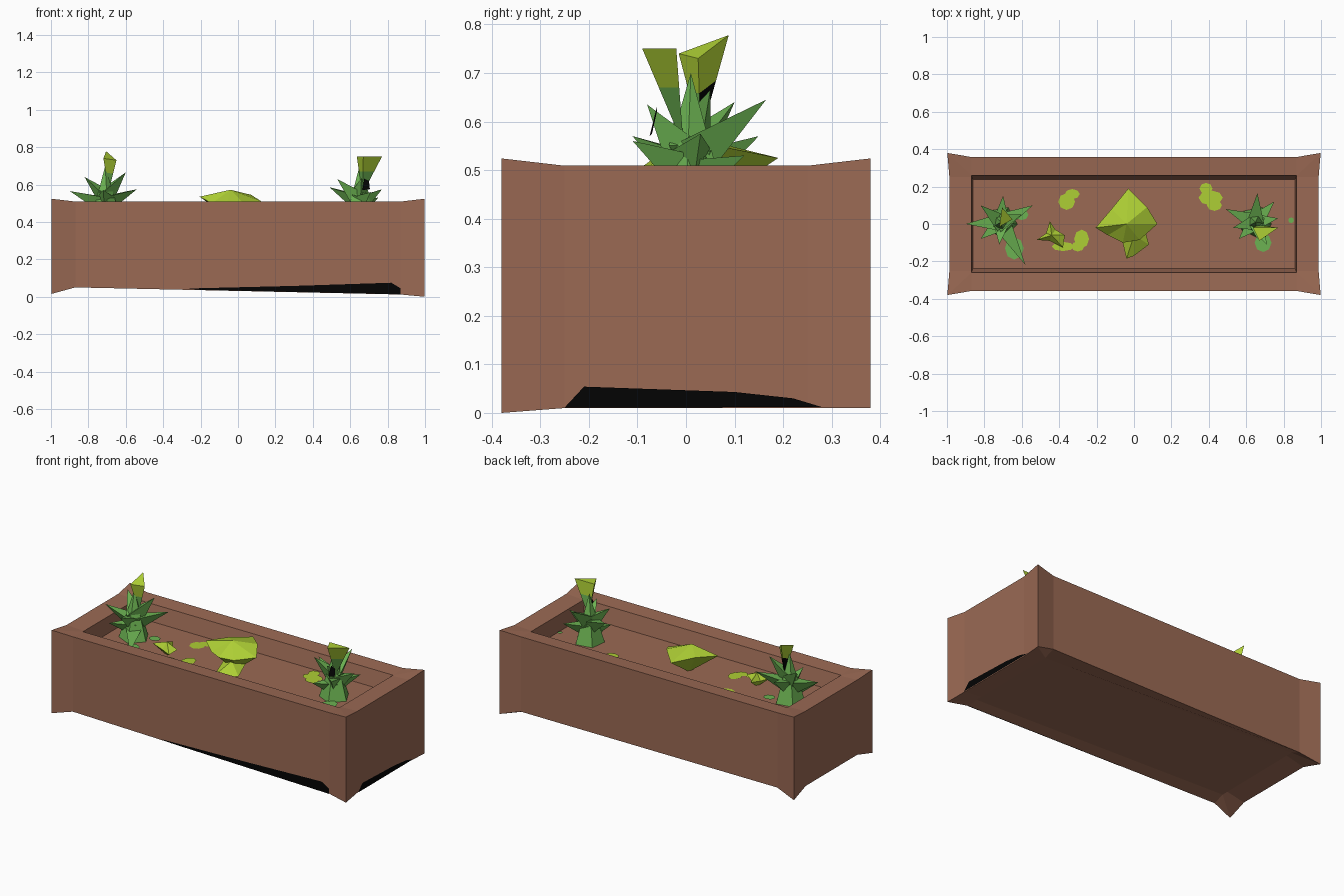
import bpy, bmesh, math
from mathutils import Vector

if "Cube" in bpy.data.objects:
    bpy.data.objects.remove(bpy.data.objects["Cube"])


def material(name, rgb):
    m = bpy.data.materials.new(name)
    m.diffuse_color = (*rgb, 1)
    m.use_nodes = True
    m.node_tree.nodes["Principled BSDF"].inputs["Base Color"].default_value = m.diffuse_color
    return m


BROWN = material("terracotta brown", (0.325, 0.142, 0.088))
GREEN = material("leaf green", (0.15, 0.45, 0.085))
LIME = material("lime green", (0.42, 0.62, 0.035))
BLACK = material("black stain", (0.001, 0.001, 0.001))


def finish(bm, name, *mats):
    bmesh.ops.recalc_face_normals(bm, faces=bm.faces)
    me = bpy.data.meshes.new(name)
    bm.to_mesh(me)
    bm.free()
    for m in mats:
        me.materials.append(m)
    ob = bpy.data.objects.new(name, me)
    bpy.context.collection.objects.link(ob)
    return ob


def clamp(v, lim):
    return max(-lim, min(lim, v))


# Planter box: 12-point rings from the underside, up the walls, over the rim, down to the soil
SOIL = 0.407
outline = []
for sx, sy in ((1, 1), (-1, 1), (-1, -1), (1, -1)):
    a, c, b = (sx * 0.987, sy * 0.25), (sx * 0.998, sy * 0.38), (sx * 0.87, sy * 0.358)
    outline += [a, c, b] if sx * sy > 0 else [b, c, a]


def is_corner(p):
    return abs(p[0]) > 0.99


def bottom_z(p):
    if p[0] > 0.95:
        return 0.0 if p[1] < -0.3 else 0.01
    if p[0] > 0.5 and p[1] < 0:
        return 0.012
    return 0.015 if is_corner(p) else 0.05


def inset(lx, ly, z):
    return [(clamp(x, lx), clamp(y, ly), z) for x, y in outline]


# The underside panel tilts: nearly flush at the right end, raised at the left
under = [(x, y, 0.05 - 0.03 * x + 0.01 * y) for x, y, z in inset(0.87, 0.29, 0)]
rings = [under,
         [(x, y, bottom_z((x, y))) for x, y in outline],
         [(x, y, 0.524 if is_corner((x, y)) else 0.509) for x, y in outline],
         inset(0.87, 0.26, 0.503),
         inset(0.86, 0.237, SOIL)]
bm = bmesh.new()
loops = [[bm.verts.new(p) for p in r] for r in rings]
for lo, hi in zip(loops, loops[1:]):
    for i in range(12):
        j = (i + 1) % 12
        bm.faces.new((lo[i], lo[j], hi[j], hi[i]))
bm.faces.new(loops[0])
bm.faces.new(loops[-1])
bmesh.ops.remove_doubles(bm, verts=bm.verts, dist=1e-4)
finish(bm, "planter_box", BROWN)


# Thin flat plates for the painted stains and moss
def plate(name, pts, mat):
    bm = bmesh.new()
    bm.faces.new([bm.verts.new(p) for p in pts])
    finish(bm, name, mat)


plate("front_stain", [(x, -0.362, z) for x, z in
      ((-0.27, 0.044), (0.3, 0.058), (0.82, 0.075), (0.87, 0.045), (0.87, 0.013), (-0.2, 0.037))], BLACK)
plate("right_stain", [(0.991, y, z) for y, z in
      ((-0.25, 0.011), (-0.21, 0.054), (0.1, 0.043), (0.22, 0.03), (0.28, 0.012))], BLACK)


def moss(name, x, y, rx, ry, mat, dz):
    plate(name, [(x + rx * math.cos(t * math.pi / 4), y + ry * math.sin(t * math.pi / 4), SOIL + dz)
                 for t in range(8)], mat)


for i, p in enumerate(((-0.36, 0.12, 0.045, 0.045), (-0.33, 0.16, 0.04, 0.027), (-0.28, -0.08, 0.04, 0.05),
                       (-0.30, -0.12, 0.035, 0.027), (-0.38, -0.12, 0.06, 0.025), (0.41, 0.14, 0.065, 0.04),
                       (0.385, 0.19, 0.035, 0.03), (0.43, 0.10, 0.04, 0.03))):
    moss(f"lime_moss_{i + 1}", *p, LIME, 0.003 + 0.0005 * i)
for i, p in enumerate(((-0.64, -0.13, 0.05, 0.06), (0.69, -0.1, 0.045, 0.05), (0.84, 0.02, 0.015, 0.015),
                       (-0.60, 0.05, 0.035, 0.03))):
    moss(f"green_moss_{i + 1}", *p, GREEN, 0.008)


# Pointed leaf: a tapering pyramid from a root to a tip
def spike(bm, root, tip, r, sides=3):
    root, tip = Vector(root), Vector(tip)
    q = (tip - root).to_track_quat('Z', 'Y')
    base = [bm.verts.new(root + q @ Vector((r * math.cos(k * math.tau / sides + 0.5),
                                            r * math.sin(k * math.tau / sides + 0.5), 0))) for k in range(sides)]
    t = bm.verts.new(tip)
    for k in range(sides):
        bm.faces.new((base[k], base[(k + 1) % sides], t))
    bm.faces.new(base[::-1])


def spiky_plant(name, cx, cy, top, tips):
    bm = bmesh.new()
    spike(bm, (cx, cy, SOIL - 0.01), (cx, cy, top), 0.09, 5)
    for t in tips:
        root = (cx, cy, SOIL + 0.07 + 0.4 * (t[2] - 0.5))
        spike(bm, root, t, 0.058)
    finish(bm, name, GREEN)


# Flaring blossom: an inverted pyramid with a green neck, some neck sides dark, and a lime top
def blossom(name, apex, rim, split, dark):
    bm = bmesh.new()
    a = bm.verts.new(apex)
    mid = [bm.verts.new(Vector(apex).lerp(Vector(p), split)) for p in rim]
    vs = [bm.verts.new(p) for p in rim]
    n = len(vs)
    for k in range(n):
        j = (k + 1) % n
        bm.faces.new((mid[k], mid[j], a)).material_index = 2 if k in dark else 1
        bm.faces.new((vs[k], vs[j], mid[j], mid[k]))
    bm.faces.new(vs)
    finish(bm, name, LIME, GREEN, BLACK)


spiky_plant("left_plant", -0.71, 0.01, 0.70, [
    (-0.90, 0.0, 0.565), (-0.82, 0.10, 0.64), (-0.70, 0.15, 0.57), (-0.54, 0.10, 0.575),
    (-0.60, 0.05, 0.665), (-0.58, -0.22, 0.44), (-0.72, -0.11, 0.57), (-0.82, -0.08, 0.50)])
spiky_plant("right_plant", 0.65, 0.01, 0.70, [
    (0.49, 0.08, 0.585), (0.53, -0.02, 0.63), (0.66, 0.165, 0.645), (0.75, 0.12, 0.53),
    (0.77, 0.03, 0.575), (0.71, -0.11, 0.56), (0.66, -0.08, 0.635), (0.56, -0.08, 0.50)])
blossom("left_blossom", (-0.69, 0.03, 0.57),
        [(-0.72, -0.015, 0.74), (-0.65, 0.025, 0.73), (-0.705, 0.088, 0.778)], 0.55, (1, 2))
blossom("right_blossom", (0.665, -0.005, 0.55),
        [(0.635, -0.02, 0.75), (0.67, -0.09, 0.75), (0.77, -0.02, 0.75)], 0.6, ())
plate("right_plant_fleck", [(0.665, -0.075, 0.57), (0.705, -0.07, 0.575), (0.70, -0.06, 0.62), (0.675, -0.06, 0.63)], BLACK)


# Low leafy mound: jagged rim joined to a peak above and a root below
def mound(name, peak, root, rim):
    bm = bmesh.new()
    p, r = bm.verts.new(peak), bm.verts.new(root)
    vs = [bm.verts.new(v) for v in rim]
    for k in range(len(vs)):
        a, b = vs[k], vs[(k + 1) % len(vs)]
        bm.faces.new((a, b, p))
        bm.faces.new((b, a, r))
    finish(bm, name, LIME)


mound("middle_bush", (-0.04, 0.0, 0.572), (-0.02, 0.0, SOIL - 0.01), [
    (0.125, 0.0, 0.51), (0.07, 0.09, 0.545), (-0.03, 0.19, 0.525), (-0.12, 0.08, 0.54), (-0.205, -0.02, 0.535),
    (-0.14, -0.06, 0.50), (-0.06, -0.10, 0.50), (0.03, -0.085, 0.50)])
mound("middle_lower_leaf", (0.0, -0.06, 0.48), (0.0, -0.08, SOIL - 0.01), [
    (0.08, -0.11, 0.425), (0.05, 0.0, 0.45), (-0.08, -0.02, 0.45), (-0.04, -0.185, 0.42), (0.0, -0.17, 0.42)])
mound("small_bush", (-0.44, -0.06, 0.48), (-0.44, -0.06, SOIL - 0.01), [
    (-0.37, -0.06, 0.45), (-0.42, -0.03, 0.44), (-0.45, 0.015, 0.45), (-0.47, -0.05, 0.44),
    (-0.52, -0.085, 0.46), (-0.45, -0.09, 0.44), (-0.38, -0.125, 0.44)])
